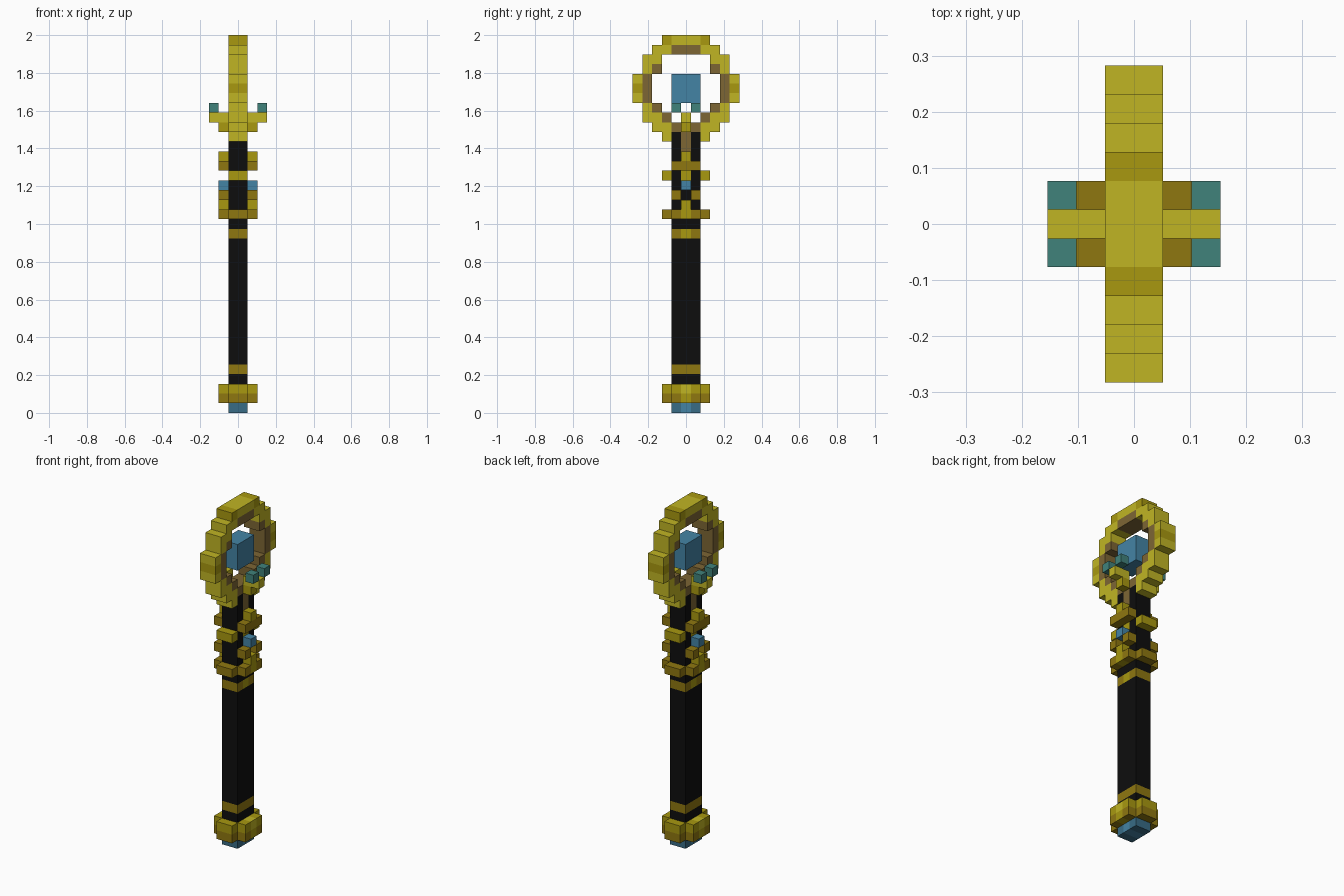
import bpy
import bmesh
from mathutils import Matrix, Vector

U = 2 / 39  # edge of one block

cube = bpy.data.objects.get("Cube")
if cube:
    bpy.data.objects.remove(cube, do_unlink=True)


def material(name, rgb):
    lin = [((c / 255 + 0.055) / 1.055) ** 2.4 if c > 10 else c / 255 / 12.92 for c in rgb]
    m = bpy.data.materials.new(name)
    m.use_nodes = True
    m.diffuse_color = (*lin, 1)
    m.node_tree.nodes["Principled BSDF"].inputs["Base Color"].default_value = (*lin, 1)
    return m


BRIGHT = material("bright gold", (192, 181, 36))
GOLD = material("gold", (168, 152, 16))
DARK = material("dark gold", (143, 119, 16))
BROWN = material("bronze brown", (125, 102, 52))
BLACK = material("black", (13, 13, 13))
BLUE = material("blue", (68, 132, 165))
DEEP = material("deep blue", (56, 108, 134))
TEAL = material("teal", (64, 130, 123))


def part(name, *blocks):
    """Each block: x range, y range, z range in block units, colour, mirror axes."""
    bm = bmesh.new()
    mats = []
    for xr, yr, zr, mat, mirror in blocks:
        if mat not in mats:
            mats.append(mat)
        lo, hi = (Vector(p) * U for p in zip(xr, yr, zr))
        mid, size = (lo + hi) / 2, hi - lo
        for sx in ((1, -1) if "x" in mirror else (1,)):
            for sy in ((1, -1) if "y" in mirror else (1,)):
                at = Matrix.Translation((mid.x * sx, mid.y * sy, mid.z))
                made = bmesh.ops.create_cube(bm, size=1, matrix=at @ Matrix.Diagonal((*size, 1)))
                for f in {f for v in made["verts"] for f in v.link_faces}:
                    f.material_index = mats.index(mat)
    me = bpy.data.meshes.new(name)
    bm.to_mesh(me)
    bm.free()
    for m in mats:
        me.materials.append(m)
    bpy.context.collection.objects.link(bpy.data.objects.new(name, me))


CORE = (-1, 1)      # shaft width in x
MID = (-.5, .5)     # centre column in y
SIDE = (.5, 1.5)    # outer columns of the shaft in y
FULL = (-1.5, 1.5)
OUT = (1, 2)        # one block proud of the shaft in x
PROUD = (1.5, 2.5)  # one block proud of the shaft in y


def layer(z):
    return (z, z + 1)


def band(z, centre, edge, width=CORE):
    return [(width, MID, layer(z), centre, ""), (width, SIDE, layer(z), edge, "y")]


def collar(z, centre, edge):
    return band(z, centre, edge, (-2, 2)) + [(CORE, PROUD, layer(z), edge, "y")]


# Foot and lower collar
part("foot_gem", *band(0, BLUE, DEEP))
part("lower_collar", *collar(1, GOLD, DARK), *collar(2, BRIGHT, GOLD))

# Shaft with bands
part("shaft",
     *[(CORE, FULL, z, BLACK, "") for z in ((3, 4), (5, 18), (19, 20), (21, 24), (25, 27))],
     (CORE, SIDE, (24, 25), BLACK, "y"), (CORE, SIDE, (27, 29), BLACK, "y"))
part("lower_band", *band(4, DARK, DARK))
part("upper_band", *band(18, GOLD, DARK))
part("shaft_inlay", (CORE, MID, (24, 25), GOLD, ""), (CORE, MID, (27, 29), BROWN, ""))

# Upper collar and the ornaments around the grip
part("upper_collar", *collar(20, GOLD, DARK))
part("grip_ornaments",
     (OUT, MID, layer(21), GOLD, "x"),
     (OUT, SIDE, layer(22), DARK, "xy"),
     (CORE, PROUD, layer(24), GOLD, "y"),
     (OUT, FULL, layer(25), DARK, "x"),
     (OUT, MID, layer(26), GOLD, "x"))
part("grip_gems", (OUT, MID, layer(23), BLUE, "x"))

# Ring head: stepped outer rim
part("ring_rim",
     (CORE, FULL, (38, 39), BRIGHT, ""),
     (CORE, PROUD, (38, 39), GOLD, "y"),
     (CORE, (1.5, 3.5), (37, 38), BRIGHT, "y"),
     (CORE, (2.5, 4.5), (36, 37), BRIGHT, "y"),
     (CORE, (3.5, 4.5), (35, 36), BRIGHT, "y"),
     (CORE, (4.5, 5.5), (34, 35), BRIGHT, "y"),
     (CORE, (4.5, 5.5), (33, 34), GOLD, "y"),
     (CORE, (4.5, 5.5), (32, 33), BRIGHT, "y"),
     (CORE, (3.5, 4.5), (31, 32), BRIGHT, "y"),
     (CORE, (2.5, 4.5), (30, 31), BRIGHT, "y"),
     (CORE, (1.5, 3.5), (29, 30), BRIGHT, "y"),
     (CORE, PROUD, (28, 29), BRIGHT, "y"))

# Ring head: inner lining
part("ring_lining",
     (CORE, FULL, (37, 38), BROWN, ""),
     (CORE, (2.5, 3.5), (35, 36), BROWN, "y"),
     (CORE, (3.5, 4.5), (32, 35), BROWN, "y"),
     (CORE, (2.5, 3.5), (31, 32), BROWN, "y"),
     (CORE, PROUD, (30, 31), BROWN, "y"),
     (CORE, FULL, (29, 30), BROWN, ""))

# Floating gem and the claws below it
part("head_gem", (CORE, FULL, (32, 35), BLUE, ""))
part("claws",
     (OUT, MID, layer(29), GOLD, "x"),
     ((1, 3), MID, layer(30), BRIGHT, "x"))
part("claw_tips", ((2, 3), SIDE, layer(31), TEAL, "xy"))
